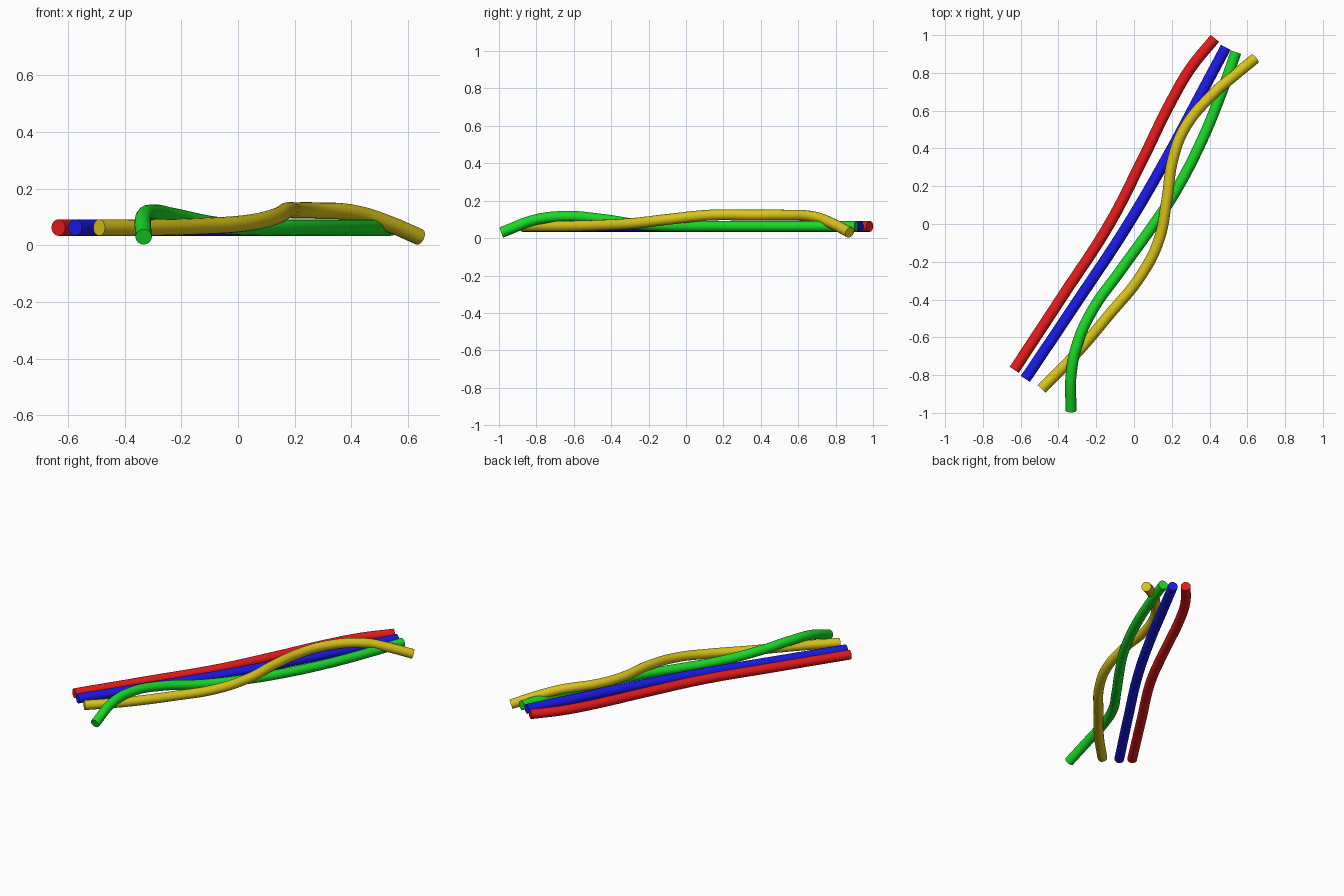
import bpy

if "Cube" in bpy.data.objects:
    bpy.data.objects.remove(bpy.data.objects["Cube"])

RADIUS = 0.029
FLAT = 0.063  # resting height of the straight wires


def wire(name, color, points):
    """Round capped wire following a smooth path."""
    data = bpy.data.curves.new(name, 'CURVE')
    data.dimensions = '3D'
    data.bevel_depth = RADIUS
    data.bevel_resolution = 6
    data.resolution_u = 10
    data.use_fill_caps = True
    spline = data.splines.new('BEZIER')
    spline.bezier_points.add(len(points) - 1)
    for bp, co in zip(spline.bezier_points, points):
        bp.co = co
        bp.handle_left_type = bp.handle_right_type = 'AUTO'
    obj = bpy.data.objects.new(name, data)
    bpy.context.collection.objects.link(obj)
    mat = bpy.data.materials.new(name + "_paint")
    mat.diffuse_color = color
    mat.use_nodes = True
    mat.node_tree.nodes["Principled BSDF"].inputs["Base Color"].default_value = mat.diffuse_color
    data.materials.append(mat)
    # turn into a mesh with smooth sides and sharp end caps
    bpy.ops.object.select_all(action='DESELECT')
    obj.select_set(True)
    bpy.context.view_layer.objects.active = obj
    bpy.ops.object.convert(target='MESH')
    bpy.ops.object.shade_smooth_by_angle(angle=0.7)
    return obj


# two nearly straight wires lying flat
wire("red_wire", (0.8, 0.01, 0.01, 1), [
    (-0.634, -0.772, FLAT), (-0.38, -0.385, FLAT), (-0.13, 0.0, FLAT),
    (0.04, 0.33, FLAT), (0.2, 0.655, FLAT), (0.30, 0.825, FLAT),
    (0.428, 0.983, FLAT)])
wire("blue_wire", (0.01, 0.01, 0.8, 1), [
    (-0.575, -0.82, FLAT), (-0.30, -0.41, FLAT), (-0.03, 0.0, FLAT),
    (0.19, 0.38, FLAT), (0.35, 0.68, FLAT), (0.486, 0.935, FLAT)])

# green wire hops over the yellow one near the front
wire("green_wire", (0.01, 0.7, 0.02, 1), [
    (-0.333, -0.988, 0.030), (-0.333, -0.80, 0.099), (-0.30, -0.634, 0.116),
    (-0.222, -0.46, 0.102), (-0.074, -0.25, 0.072), (0.085, -0.03, FLAT),
    (0.205, 0.148, FLAT), (0.349, 0.42, FLAT), (0.465, 0.70, FLAT),
    (0.54, 0.91, FLAT)])

# yellow wire crosses over the green and blue ones toward the back
wire("yellow_wire", (0.7, 0.55, 0.01, 1), [
    (-0.49, -0.873, FLAT), (-0.31, -0.69, FLAT), (-0.127, -0.475, 0.068),
    (0.032, -0.28, 0.079), (0.13, -0.09, 0.101), (0.174, 0.13, 0.123),
    (0.206, 0.343, 0.123), (0.27, 0.51, 0.123), (0.417, 0.687, 0.113),
    (0.53, 0.785, 0.077), (0.64, 0.875, 0.030)])
